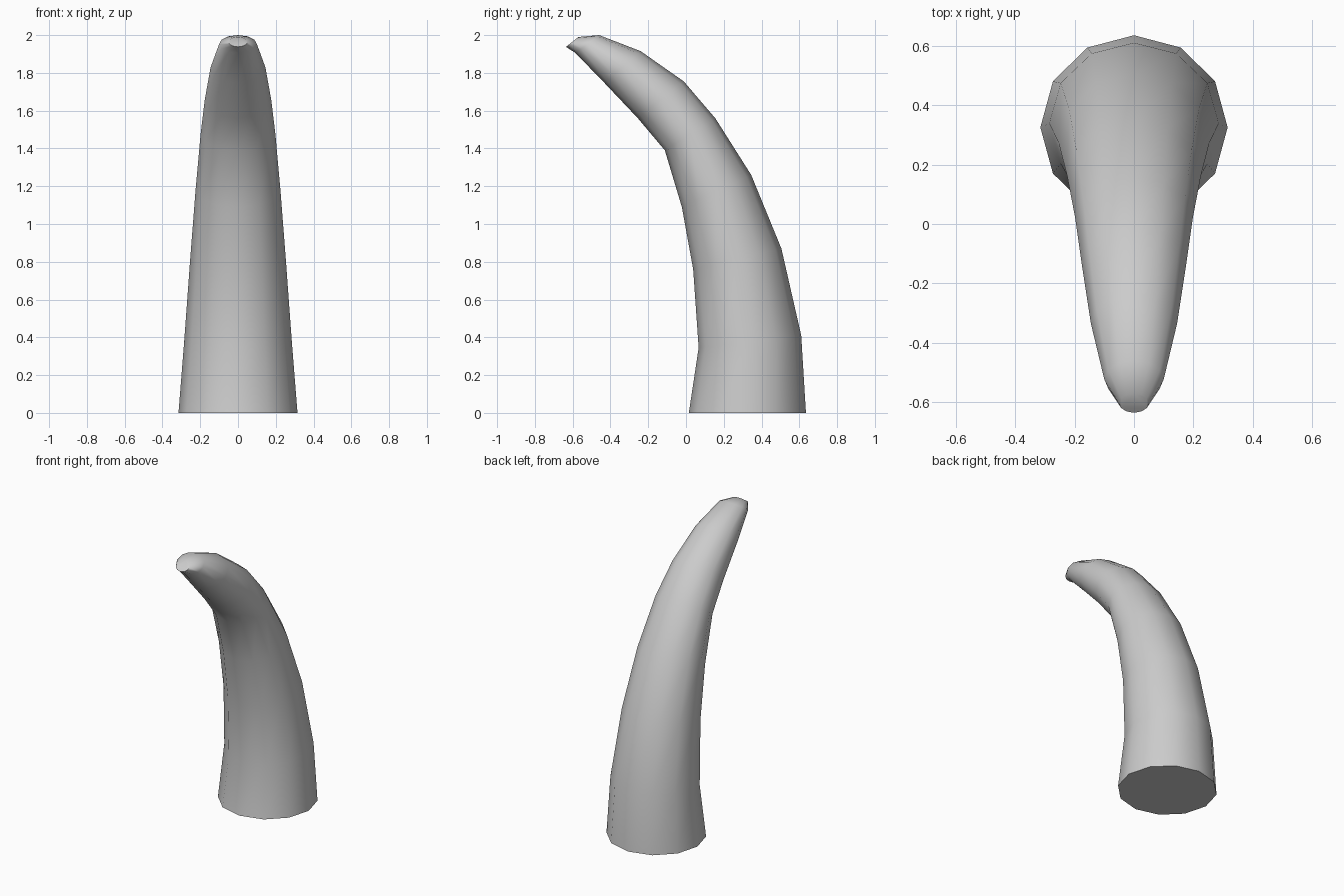
import bpy, bmesh, math

if "Cube" in bpy.data.objects:
    bpy.data.objects.remove(bpy.data.objects["Cube"])

SIDES = 12
# Ring stations in side view: back (y, z), front (y, z), half width in x
RINGS = [
    ((0.635, 0.00), (0.015, 0.00), 0.315),
    ((0.61, 0.41), (0.067, 0.345), 0.285),
    ((0.505, 0.87), (0.038, 0.76), 0.253),
    ((0.345, 1.26), (-0.022, 1.09), 0.225),
    ((0.155, 1.56), (-0.112, 1.39), 0.198),
    ((-0.012, 1.755), (-0.255, 1.56), 0.176),
    ((-0.24, 1.915), (-0.43, 1.745), 0.145),
    ((-0.46, 2.00), (-0.585, 1.905), 0.10),
    ((-0.57, 1.99), (-0.635, 1.938), 0.05),
]

# Curved tapering horn: loft through the tilted rings
bm = bmesh.new()
loops = []
for back, front, half in RINGS:
    cy, cz = (back[0] + front[0]) / 2, (back[1] + front[1]) / 2
    dy, dz = (back[0] - front[0]) / 2, (back[1] - front[1]) / 2
    loop = []
    for i in range(SIDES):
        a = math.tau * i / SIDES
        c, s = math.cos(a), math.sin(a)
        loop.append(bm.verts.new((half * c, cy + dy * s, cz + dz * s)))
    loops.append(loop)

for lower, upper in zip(loops, loops[1:]):
    for i in range(SIDES):
        j = (i + 1) % SIDES
        bm.faces.new((lower[i], lower[j], upper[j], upper[i]))

# Flat base and blunt tip
bm.faces.new(loops[0][::-1])
bm.faces.new(loops[-1])
bmesh.ops.recalc_face_normals(bm, faces=bm.faces)

mesh = bpy.data.meshes.new("horn")
bm.to_mesh(mesh)
bm.free()
horn = bpy.data.objects.new("horn", mesh)
bpy.context.collection.objects.link(horn)

# Smooth sides, sharp caps
bpy.context.view_layer.objects.active = horn
horn.select_set(True)
bpy.ops.object.shade_smooth_by_angle(angle=math.radians(45))
